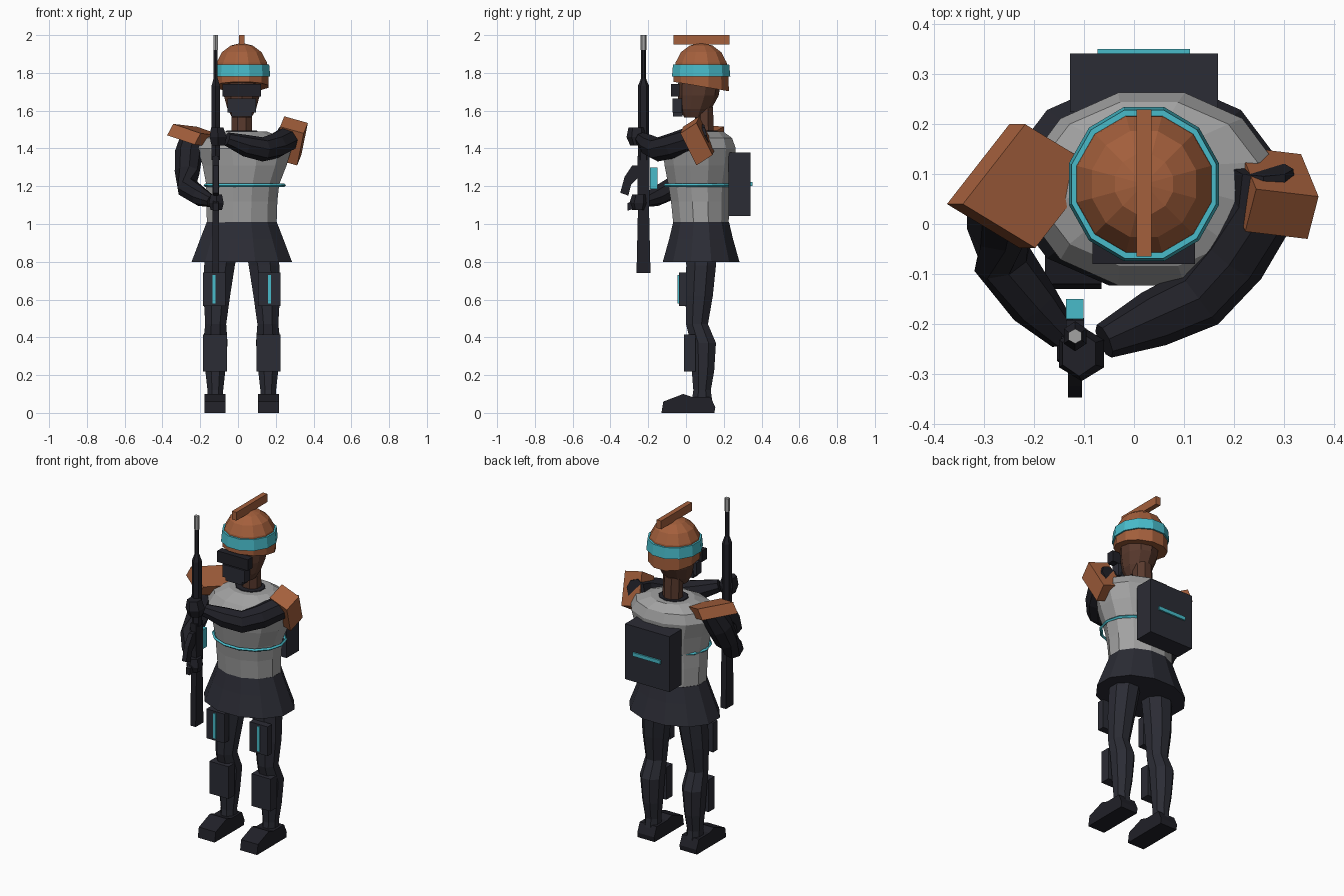
import bpy, bmesh, math
from mathutils import Vector as V


def material(name, rgb):
    m = bpy.data.materials.new(name)
    m.diffuse_color = (*rgb, 1)
    return m


RUST = material("rust_orange", (0.37, 0.115, 0.045))
TEAL = material("teal", (0.065, 0.50, 0.59))
GREY = material("light_grey", (0.36, 0.36, 0.36))
CLOTH = material("dark_cloth", (0.024, 0.025, 0.035))
BLACK = material("black_gear", (0.015, 0.015, 0.021))
SKIN = material("brown_skin", (0.10, 0.042, 0.027))
MX = 0.02  # body centre line


def finish(name, bm, mat):
    bmesh.ops.recalc_face_normals(bm, faces=bm.faces)
    me = bpy.data.meshes.new(name)
    bm.to_mesh(me)
    bm.free()
    me.materials.append(mat)
    ob = bpy.data.objects.new(name, me)
    bpy.context.collection.objects.link(ob)
    return ob


def skin_rings(name, rings, mat):
    """Bridge equal rings of points and close both ends."""
    bm = bmesh.new()
    vs = [[bm.verts.new(p) for p in r] for r in rings]
    n = len(vs[0])
    for a, b in zip(vs, vs[1:]):
        for i in range(n):
            j = (i + 1) % n
            bm.faces.new((a[i], a[j], b[j], b[i]))
    bm.faces.new(vs[0])
    bm.faces.new(vs[-1])
    return finish(name, bm, mat)


def loft(name, levels, n, mat, tilt=0):
    """levels: (z, cx, cy, rx, ry); tilt drops the first ring toward the back."""
    rings = []
    for k, (z, cx, cy, rx, ry) in enumerate(levels):
        ring = []
        for i in range(n):
            t = math.tau * (i + 0.5) / n
            dy = ry * math.sin(t)
            ring.append((cx + rx * math.cos(t), cy + dy, z - (tilt * dy if k == 0 else 0)))
        rings.append(ring)
    return skin_rings(name, rings, mat)


def limb(name, pts, n, mat):
    """pts: (x, y, z, radius) along a bent tube."""
    ps = [V(p[:3]) for p in pts]
    rings = []
    for k, p in enumerate(ps):
        d = (ps[min(k + 1, len(ps) - 1)] - ps[max(k - 1, 0)]).normalized()
        u = d.cross(V((0.8, -0.6, 0.1)) if abs(d.z) > 0.8 else V((0, 0, 1))).normalized()
        w = d.cross(u)
        rings.append([p + pts[k][3] * (u * math.cos(math.tau * i / n) + w * math.sin(math.tau * i / n))
                      for i in range(n)])
    return skin_rings(name, rings, mat)


def slab(name, corner, a, b, c, mat):
    """Box from one corner and three edge vectors."""
    o, a, b, c = V(corner), V(a), V(b), V(c)
    return skin_rings(name, [[o, o + a, o + a + b, o + b],
                             [o + c, o + a + c, o + a + b + c, o + b + c]], mat)


def box(name, x, y, z, mat):
    return slab(name, (x[0], y[0], z[0]), (x[1] - x[0], 0, 0), (0, y[1] - y[0], 0), (0, 0, z[1] - z[0]), mat)


def side_profile(name, pts, x0, x1, mat):
    """Extrude a (y, z) outline across x."""
    return skin_rings(name, [[(x, y, z) for y, z in pts] for x in (x0, x1)], mat)


# Torso and neckline
loft("torso", [(0.98, 0.02, 0.08, 0.19, 0.15), (1.12, 0.02, 0.075, 0.195, 0.16),
               (1.21, 0.025, 0.07, 0.20, 0.17), (1.31, 0.035, 0.07, 0.23, 0.19),
               (1.40, 0.035, 0.07, 0.258, 0.20), (1.455, 0.03, 0.08, 0.225, 0.17),
               (1.49, 0.025, 0.09, 0.13, 0.11)], 12, GREY)
loft("neckline", [(1.485, 0.02, 0.09, 0.09, 0.08), (1.494, 0.02, 0.09, 0.085, 0.075)], 10, BLACK)

# Chest cord
bpy.ops.mesh.primitive_torus_add(major_segments=14, minor_segments=4, major_radius=1,
                                 minor_radius=0.045, location=(0.035, 0.06, 1.205))
cord = bpy.context.object
cord.name = "chest_cord"
cord.scale = (0.209, 0.176, 0.2)
cord.data.materials.append(TEAL)

# Skirt
loft("skirt", [(0.80, MX, 0.08, 0.275, 0.21), (0.92, MX, 0.08, 0.228, 0.175),
               (1.01, MX, 0.08, 0.192, 0.153)], 12, CLOTH)

# Neck, head and face gear
loft("neck", [(1.44, MX, 0.10, 0.058, 0.052), (1.62, MX, 0.095, 0.058, 0.052)], 8, SKIN)
loft("head", [(1.565, MX, 0.045, 0.055, 0.055), (1.61, MX, 0.05, 0.08, 0.085),
              (1.68, MX, 0.065, 0.10, 0.108), (1.78, MX, 0.075, 0.11, 0.115)], 10, SKIN)
box("visor", (-0.083, 0.122), (-0.08, -0.035), (1.675, 1.742), BLACK)
slab("face_mask", (-0.035, -0.068, 1.57), (0.11, 0, 0), (0, 0.05, 0), (0, 0, 0.045), CLOTH)
box("mask_upper", (-0.055, 0.095), (-0.072, -0.02), (1.59, 1.665), CLOTH)

# Helmet with band and crest
loft("helmet", [(1.728, MX, 0.08, 0.146, 0.152), (1.80, MX, 0.08, 0.148, 0.15),
                (1.855, MX, 0.08, 0.138, 0.14), (1.91, MX, 0.08, 0.108, 0.11),
                (1.945, MX, 0.08, 0.06, 0.062), (1.956, MX, 0.08, 0.012, 0.012)], 12, RUST, 0.17)
loft("helmet_band", [(1.78, MX, 0.08, 0.156, 0.16), (1.845, MX, 0.08, 0.15, 0.154)], 12, TEAL)
box("helmet_crest", (0.005, 0.035), (-0.065, 0.23), (1.95, 2.0), RUST)

# Backpack
box("backpack", (-0.128, 0.168), (0.225, 0.342), (1.043, 1.378), CLOTH)
box("backpack_stripe", (-0.073, 0.112), (0.342, 0.351), (1.20, 1.222), TEAL)

# Legs, mirrored across the centre line
for s, tag in ((-1, "right"), (1, "left")):
    def X(d):
        return MX + s * d
    loft(tag + "_leg", [(0.05, X(0.14), 0.085, 0.045, 0.06), (0.12, X(0.14), 0.085, 0.045, 0.05),
                        (0.22, X(0.14), 0.09, 0.057, 0.064), (0.37, X(0.14), 0.092, 0.07, 0.072),
                        (0.47, X(0.138), 0.058, 0.06, 0.063), (0.62, X(0.132), 0.07, 0.076, 0.078),
                        (0.78, X(0.118), 0.08, 0.088, 0.085), (0.88, X(0.10), 0.08, 0.09, 0.088)], 8, CLOTH)
    x0, x1 = sorted((X(0.085), X(0.198)))
    side_profile(tag + "_boot", [(-0.13, 0), (0.15, 0), (0.155, 0.03), (0.13, 0.085), (0.03, 0.085),
                                 (-0.015, 0.10), (-0.12, 0.06)], x0, x1, BLACK)
    x0, x1 = sorted((X(0.085), X(0.205)))
    box(tag + "_thigh_plate", (x0, x1), (-0.038, 0.005), (0.565, 0.742), CLOTH)
    box(tag + "_thigh_stripe", (X(0.147) - 0.008, X(0.147) + 0.008), (-0.044, -0.037), (0.58, 0.73), TEAL)
    x0, x1 = sorted((X(0.077), X(0.205)))
    box(tag + "_shin_plate", (x0, x1), (-0.01, 0.05), (0.22, 0.415), CLOTH)

# Arms bent around the rifle
limb("right_arm", [(-0.235, 0.10, 1.47, 0.065), (-0.262, 0.05, 1.37, 0.074), (-0.27, 0.0, 1.27, 0.066),
                   (-0.265, -0.07, 1.19, 0.06), (-0.20, -0.16, 1.145, 0.052),
                   (-0.14, -0.225, 1.12, 0.032)], 8, BLACK)
limb("left_arm", [(0.26, 0.11, 1.47, 0.06), (0.26, 0.03, 1.45, 0.068), (0.20, -0.07, 1.415, 0.068),
                  (0.13, -0.15, 1.395, 0.064), (0.04, -0.19, 1.415, 0.058),
                  (-0.06, -0.235, 1.45, 0.036)], 8, BLACK)
loft("right_hand", [(1.075, -0.115, -0.25, 0.035, 0.035), (1.11, -0.115, -0.25, 0.045, 0.05),
                    (1.155, -0.115, -0.245, 0.035, 0.04)], 6, BLACK)
loft("left_hand", [(1.415, -0.105, -0.255, 0.04, 0.04), (1.46, -0.105, -0.26, 0.052, 0.055),
                   (1.51, -0.11, -0.26, 0.038, 0.045)], 6, BLACK)

# Shoulder pads
slab("right_shoulder_pad", (-0.343, 0.04, 1.53), (0.145, -0.088, -0.05),
     (-0.032, 0, -0.06), (0.125, 0.16, -0.015), RUST)
slab("left_shoulder_pad", (0.245, 0.07, 1.57), (0.125, -0.015, -0.035),
     (-0.022, -0.085, -0.055), (-0.035, 0.085, -0.17), RUST)

# Rifle held upright
RX, RY = -0.118, -0.225
side_profile("rifle_stock", [(-0.262, 0.74), (-0.188, 0.74), (-0.195, 1.05), (-0.192, 1.36),
                             (-0.258, 1.36), (-0.255, 1.05)], RX - 0.018, RX + 0.018, BLACK)
loft("rifle_handguard", [(1.34, RX, RY, 0.026, 0.03), (1.73, RX, RY, 0.026, 0.03),
                         (1.77, RX, RY, 0.013, 0.013)], 6, BLACK)
loft("rifle_barrel", [(1.75, RX, RY, 0.012, 0.012), (1.93, RX, RY, 0.012, 0.012)], 6, BLACK)
loft("rifle_muzzle", [(1.92, RX, RY, 0.015, 0.015), (2.0, RX, RY, 0.015, 0.015)], 6, GREY)
side_profile("rifle_magazine", [(-0.25, 1.25), (-0.25, 1.31), (-0.285, 1.31), (-0.325, 1.25),
                                (-0.348, 1.165), (-0.305, 1.15), (-0.29, 1.21)],
             RX - 0.014, RX + 0.014, BLACK)
side_profile("rifle_grip", [(-0.25, 1.09), (-0.25, 1.14), (-0.31, 1.11), (-0.31, 1.07)],
             RX - 0.014, RX + 0.014, BLACK)
box("rifle_sight", (-0.136, -0.101), (-0.19, -0.15), (1.185, 1.30), TEAL)
